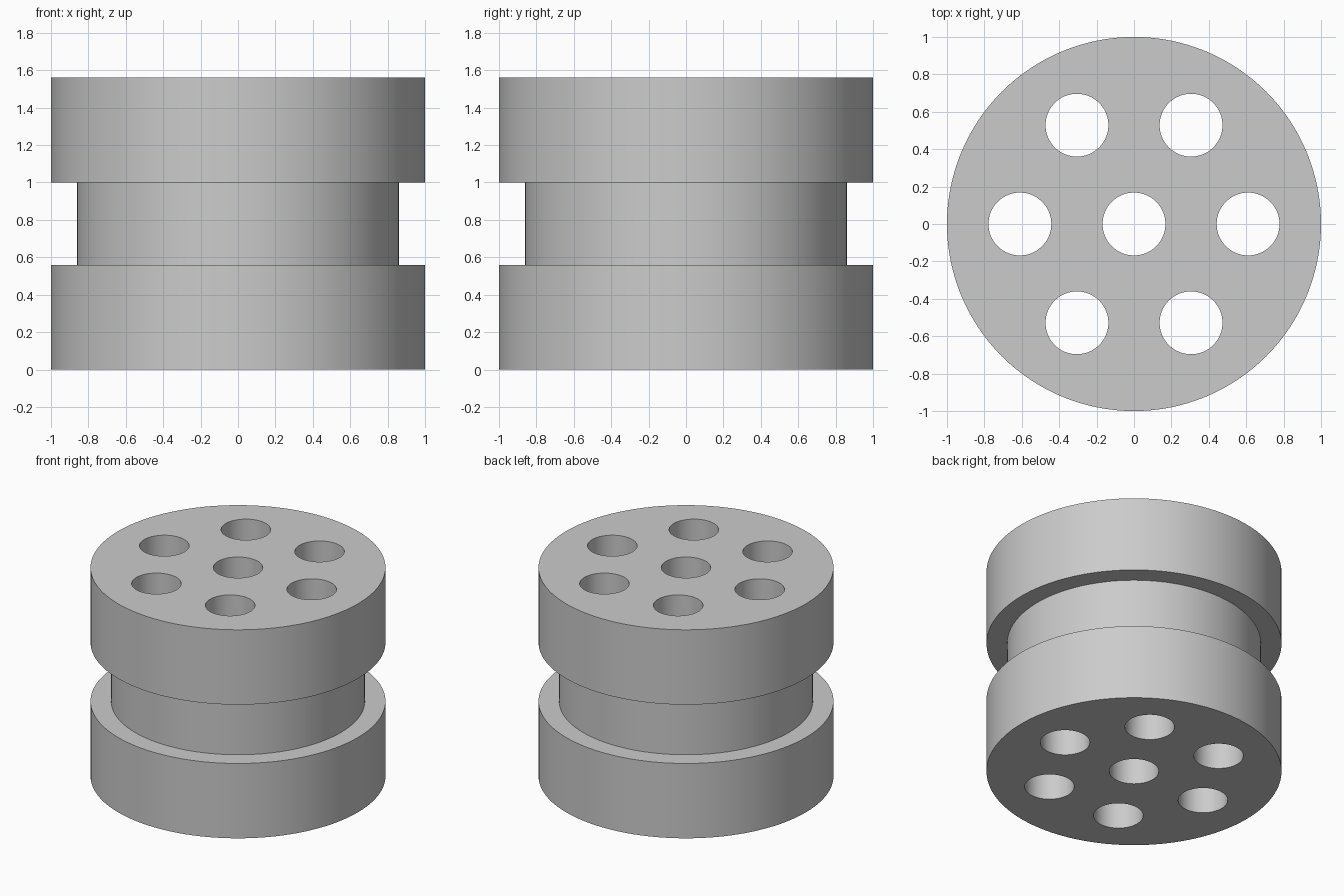
import bpy
from math import cos, sin, pi, radians

SEGMENTS = 128
HEIGHT, RADIUS = 1.56, 1.0
GROOVE_LOW, GROOVE_HIGH, GROOVE_RADIUS = 0.56, 1.0, 0.86
HOLE_RADIUS, RING_RADIUS = 0.168, 0.61

cube = bpy.data.objects.get("Cube")
if cube:
    bpy.data.objects.remove(cube, do_unlink=True)

# Plain grey finish
grey = bpy.data.materials.new("grey")
grey.use_nodes = True
colour = (0.6, 0.6, 0.6, 1)
grey.diffuse_color = colour
grey.node_tree.nodes["Principled BSDF"].inputs["Base Color"].default_value = colour


def lathe(name, profile, x=0, y=0, segments=SEGMENTS):
    """Closed solid of revolution from (radius, z) points, capped at both ends."""
    n = len(profile)
    verts = [(x + r * cos(2 * pi * i / segments), y + r * sin(2 * pi * i / segments), z)
             for i in range(segments) for r, z in profile]
    faces = []
    for i in range(segments):
        a, b = i * n, (i + 1) % segments * n
        faces += [(a + j, b + j, b + j + 1, a + j + 1) for j in range(n - 1)]
    faces.append([i * n for i in reversed(range(segments))])
    faces.append([i * n + n - 1 for i in range(segments)])
    mesh = bpy.data.meshes.new(name)
    mesh.from_pydata(verts, [], faces)
    mesh.materials.append(grey)
    obj = bpy.data.objects.new(name, mesh)
    bpy.context.collection.objects.link(obj)
    return obj


# Cylindrical body with a square groove round the middle
body = lathe("grooved_body", [
    (RADIUS, 0), (RADIUS, GROOVE_LOW), (GROOVE_RADIUS, GROOVE_LOW),
    (GROOVE_RADIUS, GROOVE_HIGH), (RADIUS, GROOVE_HIGH), (RADIUS, HEIGHT)])
bpy.context.view_layer.objects.active = body
body.select_set(True)

# Seven through holes: one central, six in a ring
centres = [(0, 0)] + [(RING_RADIUS * cos(k * pi / 3), RING_RADIUS * sin(k * pi / 3))
                      for k in range(6)]
for x, y in centres:
    cutter = lathe("hole_cutter", [(HOLE_RADIUS, -0.1), (HOLE_RADIUS, HEIGHT + 0.1)],
                   x, y, SEGMENTS // 2)
    cutter.hide_render = True
    cut = body.modifiers.new("hole", "BOOLEAN")
    cut.operation = "DIFFERENCE"
    cut.solver = "EXACT"
    cut.object = cutter
    bpy.ops.object.modifier_apply(modifier=cut.name)
    bpy.data.objects.remove(cutter, do_unlink=True)

bpy.ops.object.shade_smooth_by_angle(angle=radians(30))
